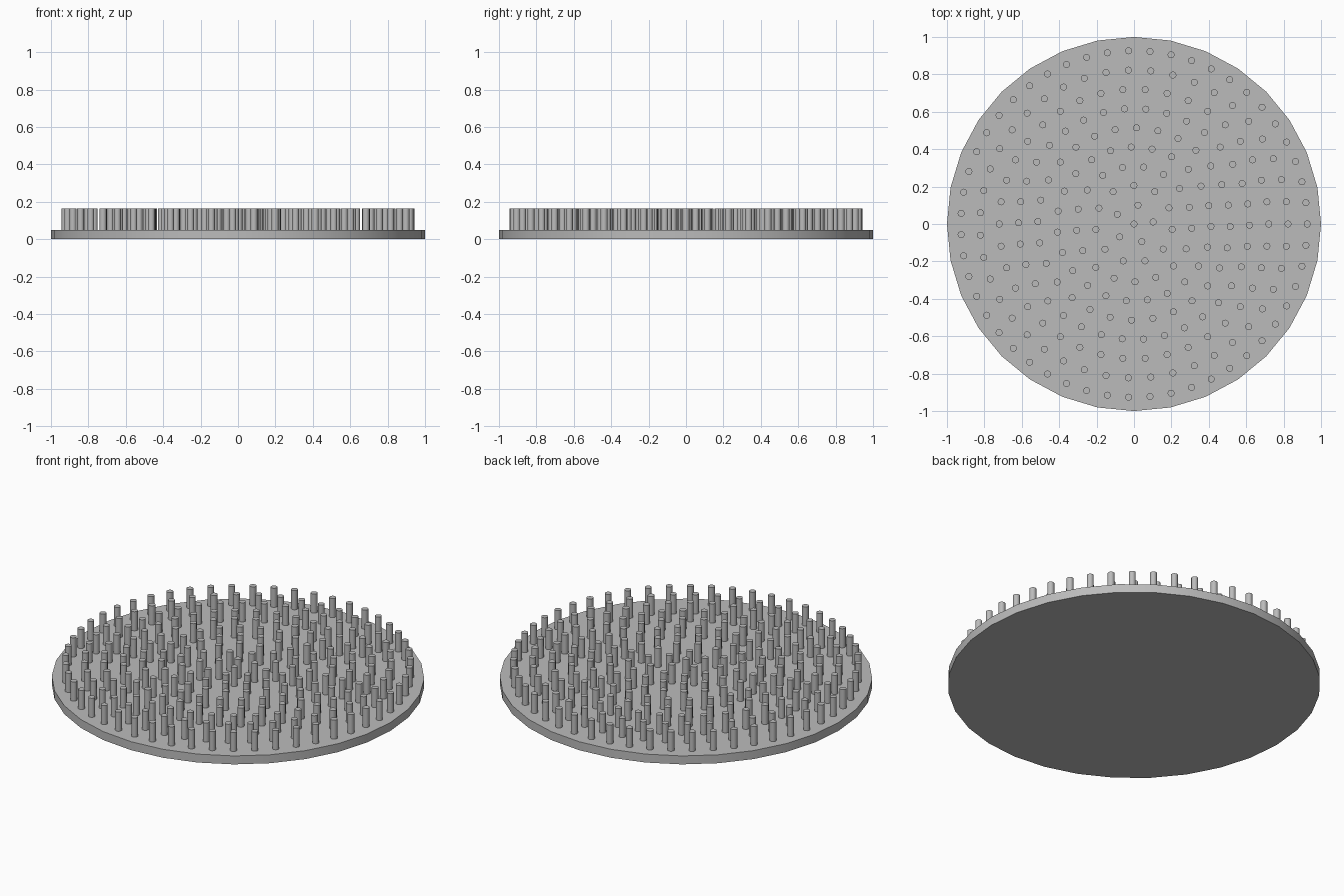
import bpy
import bmesh
import math
from mathutils import Matrix

cube = bpy.data.objects.get("Cube")
if cube:
    bpy.data.objects.remove(cube, do_unlink=True)

BASE_HEIGHT = 0.05
PIN_TOP = 0.163
PIN_RADIUS = 0.0185
RING_STEP = 0.1029

grey = bpy.data.materials.new("plain_grey")
grey.use_nodes = True
grey.diffuse_color = (0.5, 0.5, 0.5, 1)
grey.node_tree.nodes["Principled BSDF"].inputs["Base Color"].default_value = (0.5, 0.5, 0.5, 1)


def add_cylinder(bm, x, y, bottom, top, radius, sides):
    """Capped upright cylinder."""
    bmesh.ops.create_cone(
        bm, cap_ends=True, segments=sides, radius1=radius, radius2=radius,
        depth=top - bottom, matrix=Matrix.Translation((x, y, (bottom + top) / 2)))


def finish(bm, name):
    """Turn the mesh into a smooth object with sharp rims."""
    mesh = bpy.data.meshes.new(name)
    bm.to_mesh(mesh)
    bm.free()
    mesh.materials.append(grey)
    obj = bpy.data.objects.new(name, mesh)
    bpy.context.collection.objects.link(obj)
    bpy.ops.object.select_all(action="DESELECT")
    obj.select_set(True)
    bpy.context.view_layer.objects.active = obj
    bpy.ops.object.shade_smooth_by_angle(angle=math.radians(35))
    return obj


# Round base plate
bm = bmesh.new()
add_cylinder(bm, 0, 0, 0, BASE_HEIGHT, 1, 32)
finish(bm, "base_plate")

# Pins: one in the middle, then rings given as (count, starting angle)
rings = [(1, 0), (5, 6), (11, -8), (17, -4.3), (23, -1.8), (28, -1.5),
         (34, -0.6), (38, 0), (43, 0), (51, 0)]
bm = bmesh.new()
for ring, (count, start) in enumerate(rings):
    radius = ring * RING_STEP
    for i in range(count):
        angle = math.radians(start) + math.tau * i / count
        add_cylinder(bm, radius * math.cos(angle), radius * math.sin(angle),
                     BASE_HEIGHT, PIN_TOP, PIN_RADIUS, 16)
finish(bm, "pins")
